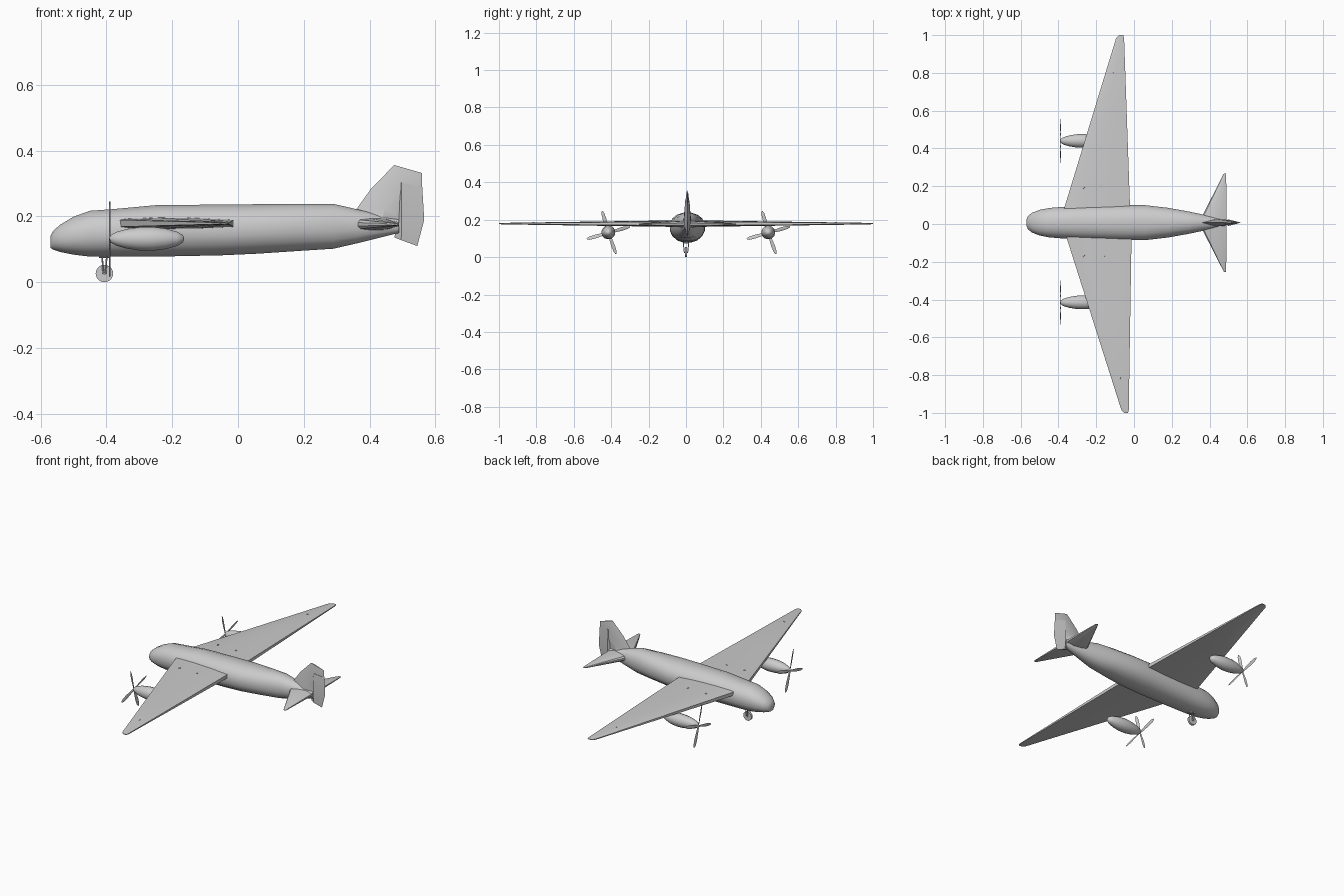
import bpy, bmesh, math
from mathutils import Vector, Matrix

cube = bpy.data.objects.get("Cube")
if cube:
    bpy.data.objects.remove(cube, do_unlink=True)

grey = bpy.data.materials.new("plain_grey")
grey.use_nodes = True
COLOUR = (0.6, 0.6, 0.6, 1)
grey.diffuse_color = COLOUR
grey.node_tree.nodes["Principled BSDF"].inputs["Base Color"].default_value = COLOUR
MID = 0.007  # y of the centre line


def finish(name, bm, angle=30):
    bmesh.ops.recalc_face_normals(bm, faces=bm.faces)
    mesh = bpy.data.meshes.new(name)
    bm.to_mesh(mesh)
    bm.free()
    obj = bpy.data.objects.new(name, mesh)
    bpy.context.collection.objects.link(obj)
    mesh.materials.append(grey)
    bpy.ops.object.select_all(action="DESELECT")
    obj.select_set(True)
    bpy.context.view_layer.objects.active = obj
    bpy.ops.object.shade_smooth_by_angle(angle=math.radians(angle))
    return obj


def loft(name, rings, angle=30):
    """Skin a list of equal-length point rings and cap both ends."""
    bm = bmesh.new()
    loops = [[bm.verts.new(p) for p in ring] for ring in rings]
    n = len(loops[0])
    for a, b in zip(loops, loops[1:]):
        for i in range(n):
            j = (i + 1) % n
            bm.faces.new((a[i], a[j], b[j], b[i]))
    bm.faces.new(loops[0])
    bm.faces.new(loops[-1])
    return finish(name, bm, angle)


def oval(x, y, z, ry, rz, n=16, power=1.0):
    ring = []
    for i in range(n):
        t = 2 * math.pi * (i + 0.5) / n
        c, s = math.cos(t), math.sin(t)
        ring.append((x, y + ry * math.copysign(abs(c) ** power, c),
                     z + rz * math.copysign(abs(s) ** power, s)))
    return ring


def foil(le, te, y, z, t, edge):
    """Closed section: full thickness at the middle, blunt edges."""
    c = te - le
    top = [(0, edge), (0.06, 0.8), (0.35, 1), (0.7, 0.9), (1, edge)]
    up = [(le + c * u, y, z + t * v) for u, v in top]
    low = [(le + c * u, y, z - t * v) for u, v in reversed(top)]
    return up + low


def cylinder(name, a, b, r1, r2, n=12):
    a, b = Vector(a), Vector(b)
    bm = bmesh.new()
    rot = (b - a).to_track_quat("Z", "Y").to_matrix().to_4x4()
    bmesh.ops.create_cone(bm, cap_ends=True, segments=n, radius1=r1, radius2=r2,
                          depth=(b - a).length,
                          matrix=Matrix.Translation((a + b) / 2) @ rot)
    return finish(name, bm)


# Fuselage: x, half width, bottom, top
stations = [(-0.57, 0.015, 0.105, 0.14), (-0.562, 0.035, 0.099, 0.156),
            (-0.54, 0.053, 0.092, 0.175), (-0.5, 0.069, 0.084, 0.199),
            (-0.45, 0.079, 0.078, 0.217), (-0.38, 0.085, 0.078, 0.222),
            (-0.25, 0.09, 0.078, 0.234), (-0.05, 0.095, 0.082, 0.236),
            (0.06, 0.094, 0.087, 0.237), (0.18, 0.08, 0.095, 0.238),
            (0.29, 0.06, 0.102, 0.238), (0.36, 0.045, 0.118, 0.222),
            (0.49, 0.018, 0.15, 0.19)]
loft("fuselage", [oval(x, MID, (lo + hi) / 2, w, (hi - lo) / 2 * 1.02, 16, 0.9)
                  for x, w, lo, hi in stations], 45)

# Wings, engines and tailplanes on each side
# side: sign, root leading, root trailing, tip leading, tip trailing, engine y
sides = {"right": (1, -0.395, -0.018, -0.09, -0.053, 0.44),
         "left": (-1, -0.38, -0.012, -0.062, -0.028, -0.415)}
for side, (s, rl, rt, tl, tt, ey) in sides.items():
    def section(f, t, edge=0.6, s=s, rl=rl, rt=rt, tl=tl, tt=tt):
        return foil(rl + (tl - rl) * f, rt + (tt - rt) * f, s * f, 0.179, t, edge)
    loft(side + "_wing", [section(0.02, 0.018), section(0.5, 0.011),
                          section(0.985, 0.004),
                          foil(tl + 0.01, tt - 0.004, s, 0.179, 0.002, 0.6)])

    # Small studs on the wing top
    studs = ([(-0.105, 0.8), (-0.265, 0.19), (-0.145, 0.19)] if s > 0 else
             [(-0.075, -0.815), (-0.265, -0.17), (-0.15, -0.17)])
    for x, y in studs:
        top = 0.179 + 0.018 - 0.0145 * abs(y)
        cylinder(side + "_wing_stud", (x, y, 0.178), (x, y, top + 0.002), 0.007, 0.005, 8)

    # Engine pod hung below the wing
    pod = [(-0.392, 0.004), (-0.386, 0.012), (-0.37, 0.021), (-0.34, 0.03),
           (-0.3, 0.036), (-0.26, 0.037), (-0.22, 0.032), (-0.185, 0.022),
           (-0.168, 0.012), (-0.164, 0.003)]
    loft(side + "_engine", [oval(x, ey, 0.132, r, r) for x, r in pod], 50)

    # Four flat propeller blades
    for deg in (106, 196, 290, 16):
        d = Vector((0, math.cos(math.radians(deg)), math.sin(math.radians(deg))))
        side_dir = Vector((0.25, -d.z, d.y))
        hub = Vector((-0.39, ey, 0.13))
        rings = []
        for r, w in ((0.0, 0.005), (0.03, 0.007), (0.075, 0.01), (0.108, 0.008), (0.12, 0.003)):
            mid = hub + d * r
            off = Vector((0.002, 0, 0))
            rings.append([mid + side_dir * w, mid + off, mid - side_dir * w, mid - off])
        loft(side + "_propeller_blade", rings)

    # Tailplane
    loft(side + "_tailplane",
         [foil(0.348, 0.49, MID + s * 0.01, 0.176, 0.019, 0.3),
          foil(0.473, 0.488, MID + s * 0.255, 0.176, 0.004, 0.5),
          foil(0.477, 0.486, MID + s * 0.26, 0.176, 0.002, 0.5)])


def upright(le, te, z_front, z_back, t, peak):
    """Diamond section of a vertical surface."""
    mid = le + (te - le) * peak
    zm = z_front + (z_back - z_front) * peak
    return [(le, MID, z_front), (mid, MID + t, zm), (te, MID, z_back), (mid, MID - t, zm)]


# Tail fin and rudder
loft("tail_fin", [upright(0.345, 0.5, 0.2, 0.19, 0.02, 0.6),
                  upright(0.362, 0.505, 0.225, 0.225, 0.018, 0.6),
                  upright(0.405, 0.56, 0.285, 0.285, 0.012, 0.55),
                  upright(0.475, 0.559, 0.356, 0.332, 0.004, 0.3)])
loft("rudder", [upright(0.475, 0.545, 0.136, 0.11, 0.008, 0.3),
                upright(0.488, 0.566, 0.19, 0.19, 0.018, 0.12),
                upright(0.488, 0.56, 0.305, 0.29, 0.012, 0.12)])

# Nose wheel, fork legs and housing
WX, WY = -0.406, 0.0
cylinder("nose_wheel", (WX, WY - 0.006, 0.0265), (WX, WY + 0.006, 0.0265), 0.0265, 0.0265, 20)
cylinder("wheel_axle", (WX, WY - 0.011, 0.0265), (WX, WY + 0.011, 0.0265), 0.004, 0.004, 8)
for dx in (-0.007, 0.007):
    for dy in (-1, 1):
        cylinder("wheel_fork", (WX + dx * 0.5, WY + dy * 0.009, 0.025),
                 (WX + dx, WY + dy * 0.015, 0.08), 0.0025, 0.0025, 8)
loft("wheel_housing", [oval(WX - 0.016, WY, 0.084, 0.02, 0.012, 8),
                       oval(WX + 0.018, WY, 0.084, 0.02, 0.012, 8)])
